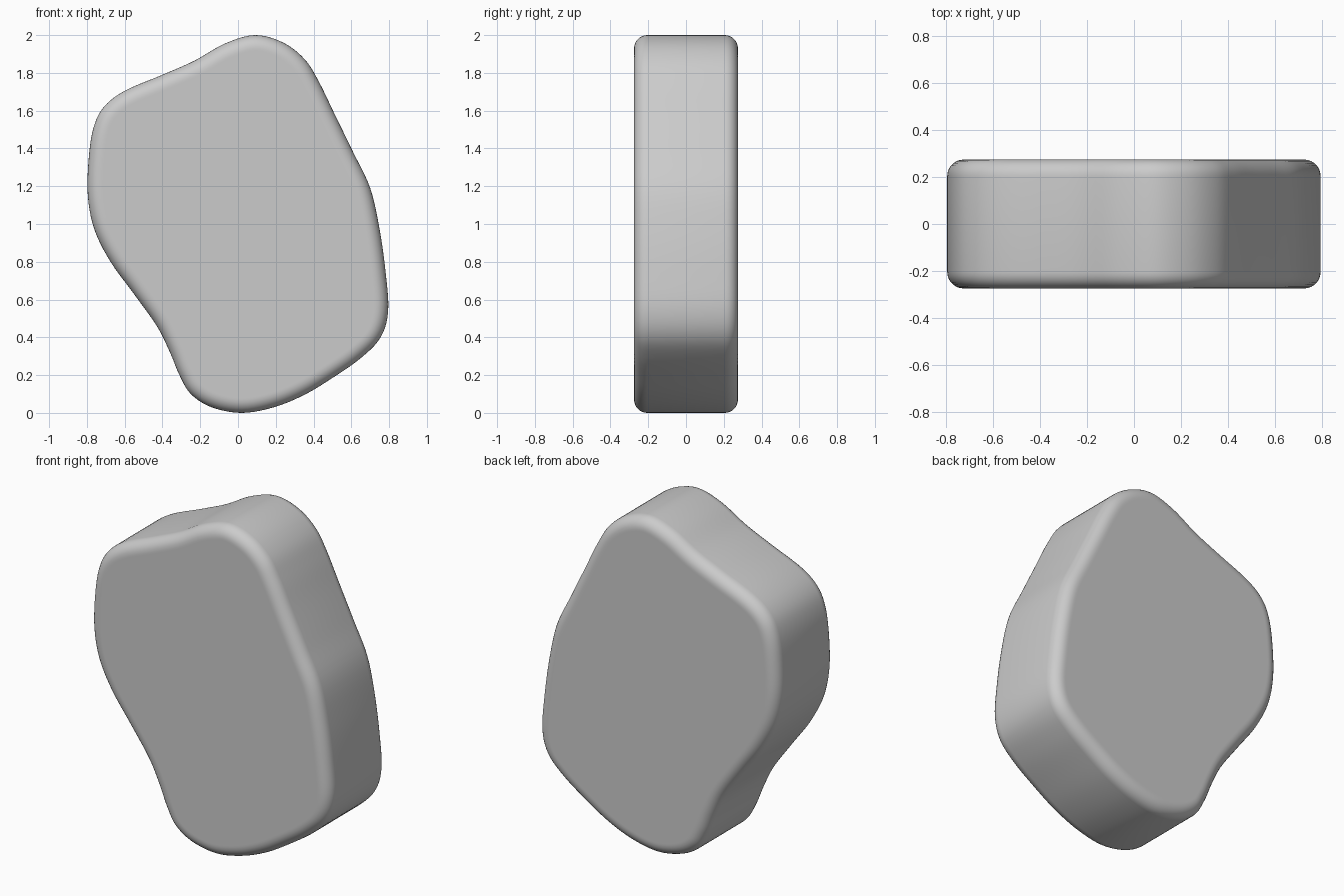
import bpy, bmesh, math
from mathutils import Vector

if "Cube" in bpy.data.objects:
    bpy.data.objects.remove(bpy.data.objects["Cube"])

HALF, R, STEPS, SUB = 0.275, 0.07, 7, 5

# Outline of the slab in the front view (x, z), clockwise from the top
outline = [(0.09, 2.0), (0.24, 1.96), (0.355, 1.87), (0.43, 1.75), (0.51, 1.585),
           (0.61, 1.38), (0.70, 1.19), (0.75, 0.97), (0.782, 0.74), (0.795, 0.54),
           (0.755, 0.40), (0.65, 0.29), (0.50, 0.185), (0.35, 0.095), (0.19, 0.03),
           (0.02, 0.0), (-0.14, 0.03), (-0.25, 0.10), (-0.31, 0.20), (-0.36, 0.32),
           (-0.43, 0.46), (-0.555, 0.635), (-0.675, 0.80), (-0.76, 0.97), (-0.795, 1.15),
           (-0.79, 1.35), (-0.765, 1.51), (-0.71, 1.62), (-0.60, 1.705), (-0.40, 1.79),
           (-0.23, 1.865), (-0.07, 1.955)]


def smooth_loop(pts, sub):
    """Closed Catmull-Rom curve through the points."""
    p = [Vector(q) for q in pts]
    n, out = len(p), []
    for i in range(n):
        a, b, c, d = p[i - 1], p[i], p[(i + 1) % n], p[(i + 2) % n]
        for k in range(sub):
            t = k / sub
            out.append(0.5 * (2 * b + (c - a) * t + (2 * a - 5 * b + 4 * c - d) * t * t
                              + (3 * b - a - 3 * c + d) * t ** 3))
    return out


loop = smooth_loop(outline, SUB)
n = len(loop)
inward = []
for i in range(n):
    t = (loop[(i + 2) % n] - loop[i - 2]).normalized()
    inward.append(Vector((t.y, -t.x)))

# Rounded rim profile: (inset, y) from the front face to the back face
arc = [(R * (1 - math.sin(a)), -HALF + R * (1 - math.cos(a)))
       for a in (math.pi / 2 * k / STEPS for k in range(STEPS + 1))]
front = [(R + 0.01, -HALF)] + arc
profile = front + [(d, -y) for d, y in reversed(front)]

# Slab body: outline rings joined into a skin, capped front and back
bm = bmesh.new()
rings = []
for d, y in profile:
    rings.append([bm.verts.new((p.x + m.x * d, y, p.y + m.y * d))
                  for p, m in zip(loop, inward)])
for r0, r1 in zip(rings, rings[1:]):
    for i in range(n):
        j = (i + 1) % n
        bm.faces.new((r0[i], r0[j], r1[j], r1[i]))
bm.faces.new(rings[0])
bm.faces.new(rings[-1])
bmesh.ops.recalc_face_normals(bm, faces=bm.faces)
for f in bm.faces:
    f.smooth = True

mesh = bpy.data.meshes.new("rounded_slab")
bm.to_mesh(mesh)
bm.free()
slab = bpy.data.objects.new("rounded_slab", mesh)
bpy.context.collection.objects.link(slab)
